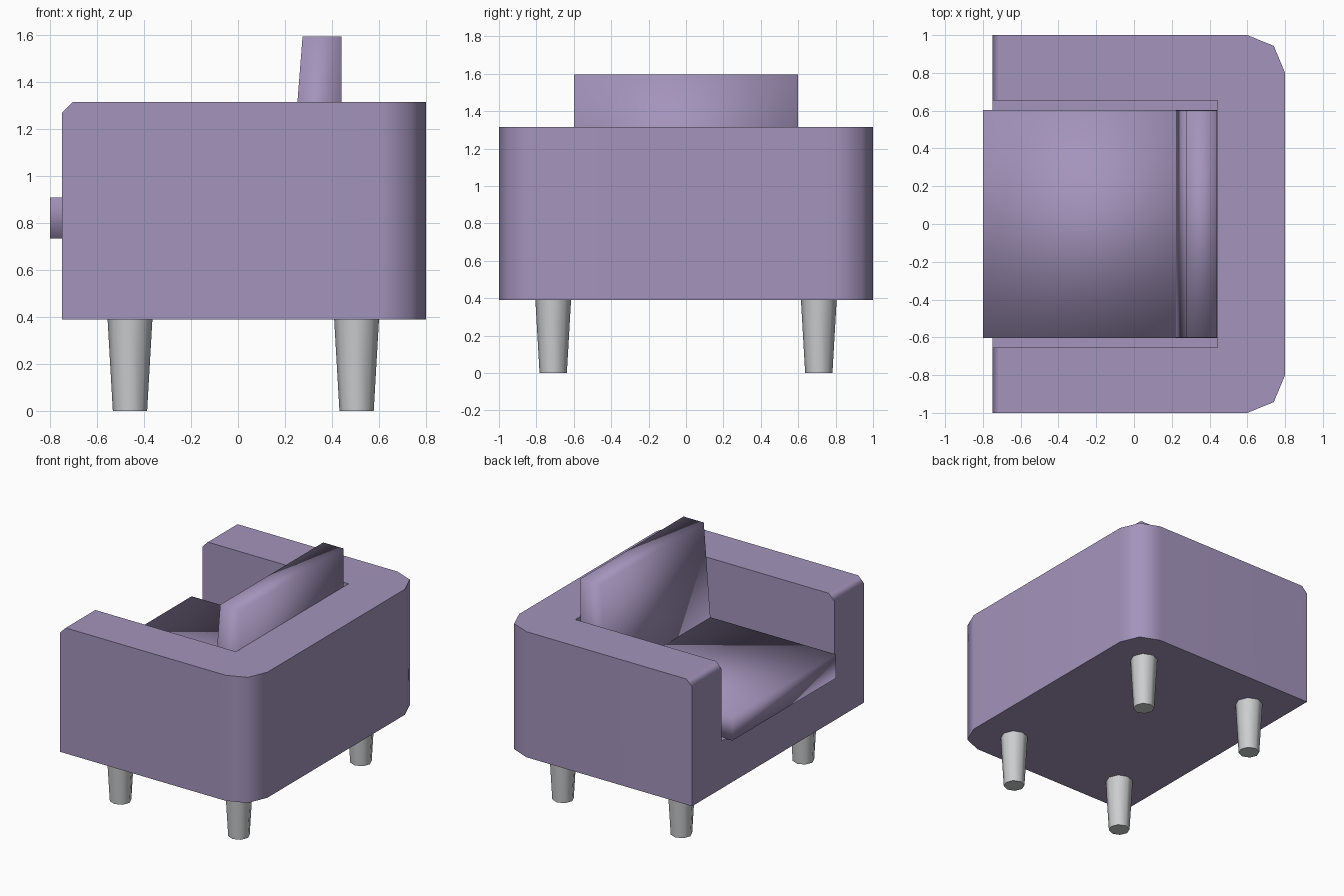
import bpy, bmesh, math

cube = bpy.data.objects.get("Cube")
if cube:
    bpy.data.objects.remove(cube, do_unlink=True)


def material(name, rgb):
    m = bpy.data.materials.new(name)
    m.use_nodes = True
    m.diffuse_color = (*rgb, 1)
    m.node_tree.nodes["Principled BSDF"].inputs["Base Color"].default_value = (*rgb, 1)
    return m


purple = material("purple_fabric", (0.37, 0.295, 0.50))
grey = material("grey_legs", (0.60, 0.61, 0.62))


def add_object(name, bm, mat, angle):
    bmesh.ops.recalc_face_normals(bm, faces=bm.faces[:])
    mesh = bpy.data.meshes.new(name)
    bm.to_mesh(mesh)
    bm.free()
    mesh.materials.append(mat)
    ob = bpy.data.objects.new(name, mesh)
    bpy.context.collection.objects.link(ob)
    shade(ob, angle)
    return ob


def shade(ob, angle):
    bpy.ops.object.select_all(action="DESELECT")
    ob.select_set(True)
    bpy.context.view_layer.objects.active = ob
    bpy.ops.object.shade_smooth_by_angle(angle=math.radians(angle))


def prism(points, offset):
    """Extrude a closed outline of 3D points along an offset vector."""
    bm = bmesh.new()
    face = bm.faces.new([bm.verts.new(p) for p in points])
    new = bmesh.ops.extrude_face_region(bm, geom=[face])["geom"]
    verts = [v for v in new if isinstance(v, bmesh.types.BMVert)]
    bmesh.ops.translate(bm, verts=verts, vec=offset)
    return bm


def side_prism(profile, half_width):
    """Extrude an x-z profile symmetrically across y."""
    return prism([(x, -half_width, z) for x, z in profile], (0, 2 * half_width, 0))


# Body: solid block with faceted rear corners
FRONT, BOTTOM, TOP, REAR = -0.75, 0.39, 1.315, 0.44
half = [(FRONT, 1.0), (0.6, 1.0), (0.74, 0.943), (0.8, 0.8)]
outline = half + [(x, -y) for x, y in reversed(half)]
bm = prism([(x, y, BOTTOM) for x, y in outline], (0, 0, TOP - BOTTOM))

# Chamfer along the top front edge of the arms
edge = [e for e in bm.edges
        if all(v.co.x < FRONT + 0.01 and v.co.z > TOP - 0.01 for v in e.verts)]
bmesh.ops.bevel(bm, geom=edge, offset=0.046, segments=1, affect="EDGES")
body = add_object("armchair_body", bm, purple, 50)

# Seat recess cut out of the body
cutter = add_object("recess_cutter", side_prism(
    [(-1, 0.74), (0.443, 0.74), (0.443, 2), (-1, 2)], 0.655), purple, 30)
cutter.hide_render = True
cut = body.modifiers.new("recess", "BOOLEAN")
cut.operation = "DIFFERENCE"
cut.solver = "EXACT"
cut.object = cutter
bpy.context.view_layer.objects.active = body
bpy.ops.object.modifier_apply(modifier=cut.name)
bpy.data.objects.remove(cutter, do_unlink=True)
shade(body, 50)
body.modifiers.new("even_shading", "WEIGHTED_NORMAL").keep_sharp = True

# Cushions, softly shaded across their edges
add_object("seat_cushion", side_prism(
    [(-0.8, 0.735), (REAR, 0.735), (REAR, 0.91), (-0.8, 0.91)], 0.603), purple, 180)
add_object("back_cushion", side_prism(
    [(0.209, 0.755), (REAR, 0.755), (REAR, 1.595), (0.275, 1.595)], 0.6), purple, 180)

# Four tapered legs
for end, x in (("front", -0.46), ("rear", 0.505)):
    for side, y in (("left", 0.71), ("right", -0.71)):
        bm = bmesh.new()
        bmesh.ops.create_cone(bm, cap_ends=True, segments=8,
                              radius1=0.073, radius2=0.096, depth=0.4)
        bmesh.ops.translate(bm, verts=bm.verts[:], vec=(x, y, 0.2))
        add_object(f"{end}_{side}_leg", bm, grey, 50)
